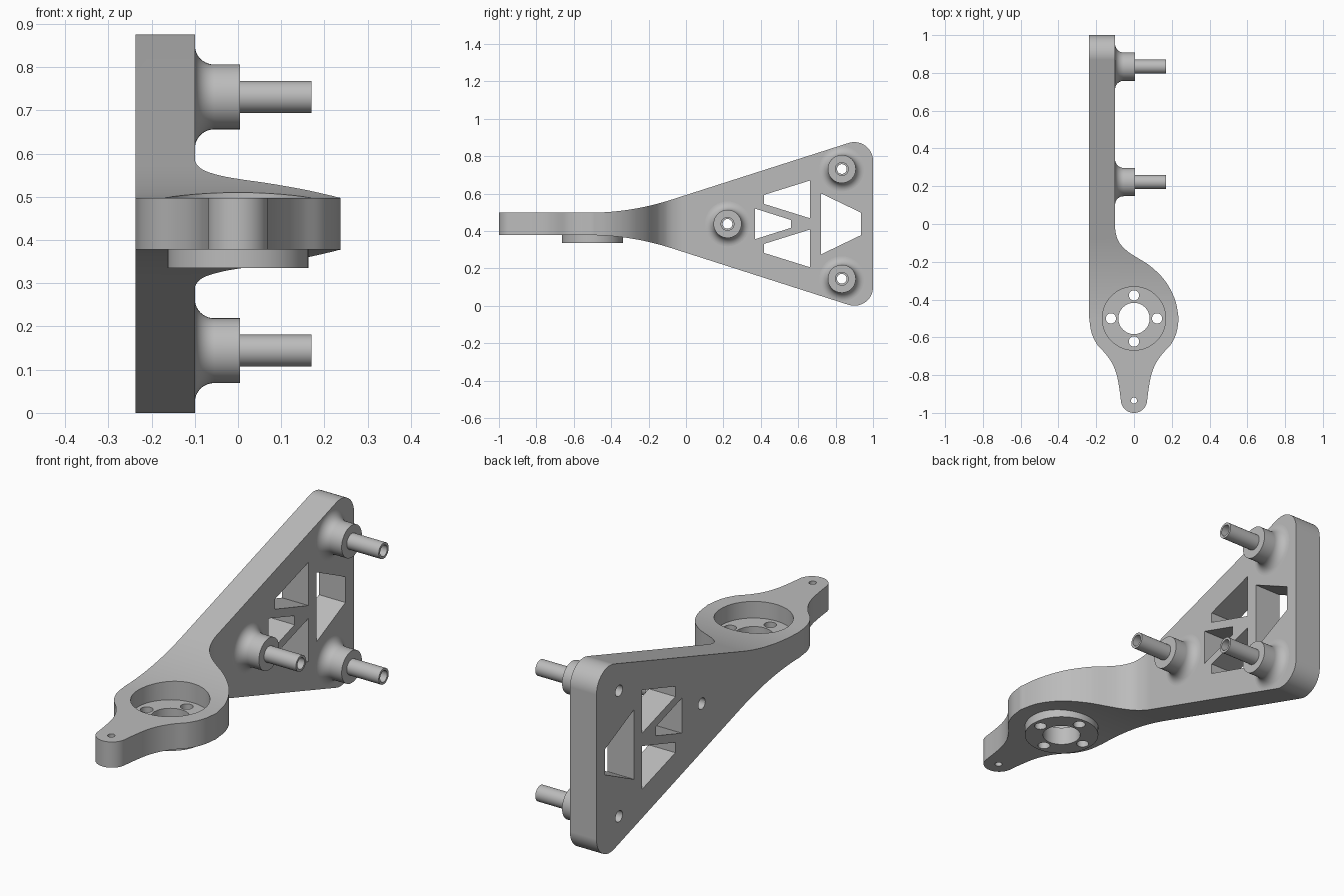
import bpy, bmesh, math
from mathutils import Vector, Matrix

cube = bpy.data.objects.get("Cube")
if cube:
    bpy.data.objects.remove(cube)

MID = 0.4375           # height of the symmetry plane of the arm
RING = Vector((0, -0.5))

grey = bpy.data.materials.new("plain_grey")
grey.use_nodes = True
colour = (0.5, 0.5, 0.5, 1)
grey.diffuse_color = colour
grey.node_tree.nodes["Principled BSDF"].inputs["Base Color"].default_value = colour


def finish(name, bm):
    bmesh.ops.recalc_face_normals(bm, faces=bm.faces[:])
    mesh = bpy.data.meshes.new(name)
    bm.to_mesh(mesh)
    bm.free()
    mesh.materials.append(grey)
    ob = bpy.data.objects.new(name, mesh)
    bpy.context.collection.objects.link(ob)
    return ob


def prism(name, points, axis, low, high):
    """Extrude a closed outline: axis x takes (y, z) points, axis z takes (x, y)."""
    bm = bmesh.new()
    place = (lambda a, b: (low, a, b)) if axis == "x" else (lambda a, b: (a, b, low))
    face = bm.faces.new([bm.verts.new(place(*p)) for p in points])
    move = Vector((high - low, 0, 0)) if axis == "x" else Vector((0, 0, high - low))
    new = bmesh.ops.extrude_face_region(bm, geom=[face])["geom"]
    bmesh.ops.translate(bm, vec=move, verts=[v for v in new if isinstance(v, bmesh.types.BMVert)])
    return finish(name, bm)


def arc(cx, cy, r, start, end, n):
    angles = [math.radians(start + (end - start) * i / n) for i in range(n + 1)]
    return [(cx + r * math.cos(a), cy + r * math.sin(a)) for a in angles]


def circle(cx, cy, r, n=48):
    return arc(cx, cy, r, 0, 360, n)[:-1]


def spline(pts, n=6):
    """Smooth curve through the points."""
    p = [Vector(q) for q in pts]
    p = [2 * p[0] - p[1]] + p + [2 * p[-1] - p[-2]]
    out = []
    for a, b, c, d in zip(p, p[1:], p[2:], p[3:]):
        for i in range(n):
            t = i / n
            out.append(tuple(b + (c - a) * t / 2 + (2 * a - 5 * b + 4 * c - d) * t * t / 2
                             + (3 * b - a - 3 * c + d) * t ** 3 / 2))
    return out + [tuple(p[-2])]


def boolean(target, tool, operation):
    mod = target.modifiers.new("cut", "BOOLEAN")
    mod.operation, mod.solver, mod.object = operation, "EXACT", tool
    bpy.context.view_layer.update()
    mesh = bpy.data.meshes.new_from_object(
        target.evaluated_get(bpy.context.evaluated_depsgraph_get()))
    target.modifiers.clear()
    target.data = mesh
    bpy.data.objects.remove(tool)


def smooth(ob):
    bpy.ops.object.select_all(action="DESELECT")
    ob.select_set(True)
    bpy.context.view_layer.objects.active = ob
    bpy.ops.object.shade_smooth_by_angle(angle=math.radians(30))
    mod = ob.modifiers.new("even_shading", "WEIGHTED_NORMAL")
    mod.keep_sharp = True


# Arm: side outline, flat at the front and flaring to a rounded triangle
slope, half, corner = 0.32, 0.06, 0.1
tilt = math.degrees(math.atan(slope))
rounded = arc(0.9, MID - corner, corner, 90 + tilt, 0, 14)
ty, tz = rounded[0]
knee = Vector((ty - (tz - half) / slope, half))
start = knee - Vector((0.22, 0))
end = knee + Vector((0.22, 0.22 * slope))
flare = [tuple(start.lerp(knee, t / 16).lerp(knee.lerp(end, t / 16), t / 16)) for t in range(17)]
upper = [(-1.1, half)] + flare + rounded
side = [(y, MID + h) for y, h in upper] + [(y, MID - h) for y, h in reversed(upper)]
arm = prism("bracket_arm", side, "x", -0.4, 0.4)

# Arm: plan outline, thin plate running into the ring and the tail tab
inner = spline([(-0.1, 0.02), (-0.098, -0.04), (-0.08, -0.095), (-0.042, -0.138), (0, -0.168),
                (0.085, -0.222), (0.164, -0.3), (0.217, -0.4), (0.237, -0.5)])
taper = spline([(0.237, -0.5), (0.225, -0.575), (0.195, -0.638), (0.148, -0.69),
                (0.112, -0.745), (0.09, -0.805), (0.078, -0.87), (0.07, -0.93)])
tip = arc(0, -0.93, 0.07, 0, -180, 20)
plan = ([(-0.1, 1.1)] + inner + taper[1:] + tip[1:-1]
        + [(-x, y) for x, y in reversed(taper)] + [(-0.237, 1.1)])
boolean(arm, prism("plan", plan, "z", -0.2, 1.1), "INTERSECT")

# Flange disc below the ring
boolean(arm, prism("flange", circle(*RING, 0.163, 64), "z", 0.335, 0.4), "UNION")

# Ring pocket, centre bore, four bolt holes and the tail hole
boolean(arm, prism("pocket", circle(*RING, 0.168, 64), "z", 0.42, 0.7), "DIFFERENCE")
holes = [(0, -0.5, 0.083), (0, -0.935, 0.016)]
for i in range(4):
    a = i * math.pi / 2
    holes.append((0.122 * math.cos(a), -0.5 + 0.122 * math.sin(a), 0.027))
for x, y, r in holes:
    boolean(arm, prism("hole", circle(x, y, r, 32), "z", 0.2, 0.7), "DIFFERENCE")

# Lightening windows in the plate
def window(y0, y1, a, b, c, d):
    pts = [(y0, MID + a), (y1, MID + b), (y1, MID + c), (y0, MID + d)]
    boolean(arm, prism("window", pts, "x", -0.5, 0.2), "DIFFERENCE")

window(0.417, 0.663, 0.155, 0.232, 0.03, 0.107)
window(0.417, 0.663, -0.155, -0.232, -0.03, -0.107)
window(0.369, 0.561, 0.082, 0.021, -0.021, -0.082)
window(0.722, 0.936, 0.163, 0.06, -0.06, -0.163)

# Hollow posts on filleted bosses
posts = [(0.833, 0.731), (0.833, 0.144), (0.222, MID)]
for y, z in posts:
    boolean(arm, prism("bore", circle(y, z, 0.026, 32), "x", -0.5, 0.2), "DIFFERENCE")
smooth(arm)

fillet = [(x, r) for r, x in arc(0.12, -0.055, 0.045, -90, -180, 10)]
section = fillet + [(0.005, 0.075), (0.005, 0.037), (0.17, 0.037), (0.17, 0.026), (-0.1, 0.026)]
for label, (y, z) in zip(("upper", "lower", "front"), posts):
    bm = bmesh.new()
    verts = [bm.verts.new((x, 0, r)) for x, r in section]
    edges = [bm.edges.new(pair) for pair in zip(verts, verts[1:])]
    bmesh.ops.spin(bm, geom=verts + edges, cent=(0, 0, 0), axis=(1, 0, 0),
                   angle=math.tau, steps=40, use_merge=False)
    bmesh.ops.remove_doubles(bm, verts=bm.verts[:], dist=0.0001)
    bmesh.ops.transform(bm, matrix=Matrix.Translation((0, y, z)), verts=bm.verts[:])
    smooth(finish(label + "_post", bm))
